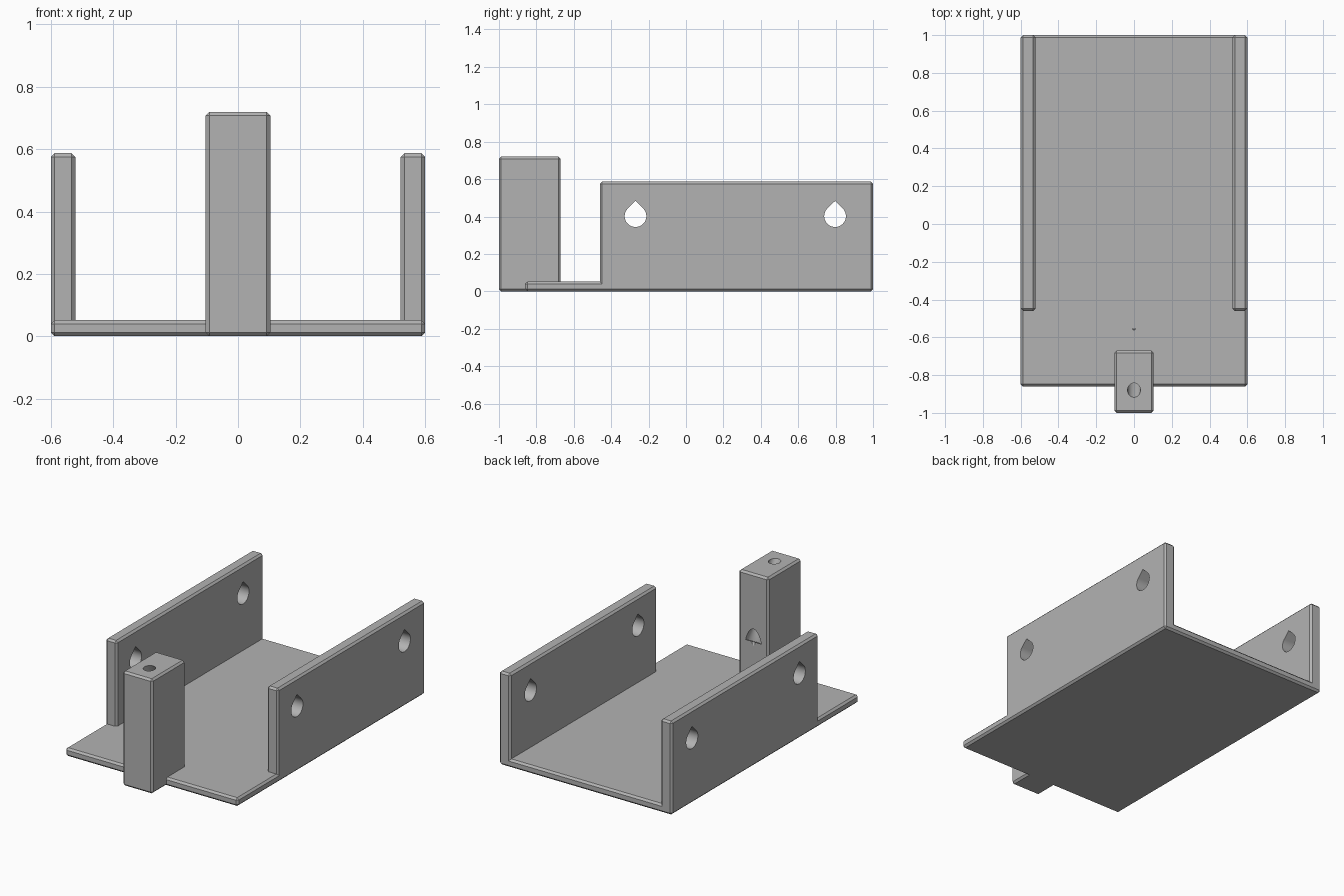
import bpy, bmesh
from math import cos, sin, radians
from mathutils import Vector, Matrix

cube = bpy.data.objects.get("Cube")
if cube:
    bpy.data.objects.remove(cube, do_unlink=True)

grey = bpy.data.materials.new("plain grey")
grey.use_nodes = True
tone = (0.45, 0.45, 0.45, 1)
grey.diffuse_color = tone
grey.node_tree.nodes["Principled BSDF"].inputs["Base Color"].default_value = tone


def add_object(name, bm):
    bmesh.ops.recalc_face_normals(bm, faces=bm.faces)
    mesh = bpy.data.meshes.new(name)
    bm.to_mesh(mesh)
    bm.free()
    mesh.materials.append(grey)
    obj = bpy.data.objects.new(name, mesh)
    bpy.context.collection.objects.link(obj)
    return obj


def chamfered_box(name, low, high, chamfer=0.012):
    low, high = Vector(low), Vector(high)
    bm = bmesh.new()
    bmesh.ops.create_cube(bm, size=1)
    bmesh.ops.scale(bm, vec=high - low, verts=bm.verts)
    bmesh.ops.translate(bm, vec=(low + high) / 2, verts=bm.verts)
    bmesh.ops.bevel(bm, geom=bm.edges[:], offset=chamfer, segments=1, affect='EDGES')
    return add_object(name, bm)


def teardrop_cutter(name, y, z=0.402, radius=0.058):
    # Round hole with a pointed roof, running across the whole width
    outline = [(y + radius * cos(radians(a)), z + radius * sin(radians(a)))
               for a in range(135, 406, 6)]
    outline.append((y, z + radius * 1.4))
    bm = bmesh.new()
    face = bm.faces.new([bm.verts.new((-0.8, p, q)) for p, q in outline])
    ext = bmesh.ops.extrude_face_region(bm, geom=[face])
    moved = [v for v in ext["geom"] if isinstance(v, bmesh.types.BMVert)]
    bmesh.ops.translate(bm, vec=(1.6, 0, 0), verts=moved)
    return add_object(name, bm)


def turned_cutter(name, profile, origin, axis, sides=40):
    # Solid of revolution from (radius, distance along the axis) pairs
    bm = bmesh.new()
    rings = [[bm.verts.new((r * cos(radians(360 * i / sides)),
                            r * sin(radians(360 * i / sides)), d))
              for i in range(sides)] for r, d in profile]
    for a, b in zip(rings, rings[1:]):
        for i in range(sides):
            j = (i + 1) % sides
            bm.faces.new((a[i], a[j], b[j], b[i]))
    bm.faces.new(rings[0])
    bm.faces.new(rings[-1])
    turn = axis.to_track_quat('Z', 'Y').to_matrix().to_4x4()
    bmesh.ops.transform(bm, matrix=Matrix.Translation(origin) @ turn, verts=bm.verts)
    return add_object(name, bm)


def drill(obj, cutter):
    mod = obj.modifiers.new(cutter.name, 'BOOLEAN')
    mod.operation = 'DIFFERENCE'
    mod.solver = 'EXACT'
    mod.object = cutter


# Base plate, side walls and front post
base = chamfered_box("base_plate", (-0.6, -0.86, 0), (0.6, 1, 0.052))
walls = [chamfered_box("left_wall", (0.522, -0.46, 0), (0.6, 1, 0.587)),
         chamfered_box("right_wall", (-0.6, -0.46, 0), (-0.522, 1, 0.587))]
post = chamfered_box("front_post", (-0.104, -1, 0), (0.104, -0.67, 0.72))

# Mounting holes through both walls
cutters = [teardrop_cutter("front_hole_cutter", -0.27),
           teardrop_cutter("rear_hole_cutter", 0.797)]
for wall in walls:
    for cutter in cutters:
        drill(wall, cutter)

# Slanted screw hole: driver access, head pocket and thin shank down to the base
top, foot = Vector((0, -0.88, 0.72)), Vector((0, -0.548, 0.053))
length = (foot - top).length
screw = turned_cutter("screw_hole_cutter",
                      [(0.034, -0.1), (0.034, 0.405), (0.055, 0.475),
                       (0.012, 0.475), (0.012, length)],
                      top, (foot - top).normalized())
drill(post, screw)
drill(base, screw)
cutters.append(screw)

# Apply the cuts and finish the shading
parts = [base, post] + walls
for obj in parts:
    bpy.ops.object.select_all(action='DESELECT')
    obj.select_set(True)
    bpy.context.view_layer.objects.active = obj
    for mod in list(obj.modifiers):
        bpy.ops.object.modifier_apply(modifier=mod.name)
    bpy.ops.object.shade_smooth_by_angle(angle=radians(25))
for cutter in cutters:
    bpy.data.objects.remove(cutter, do_unlink=True)
